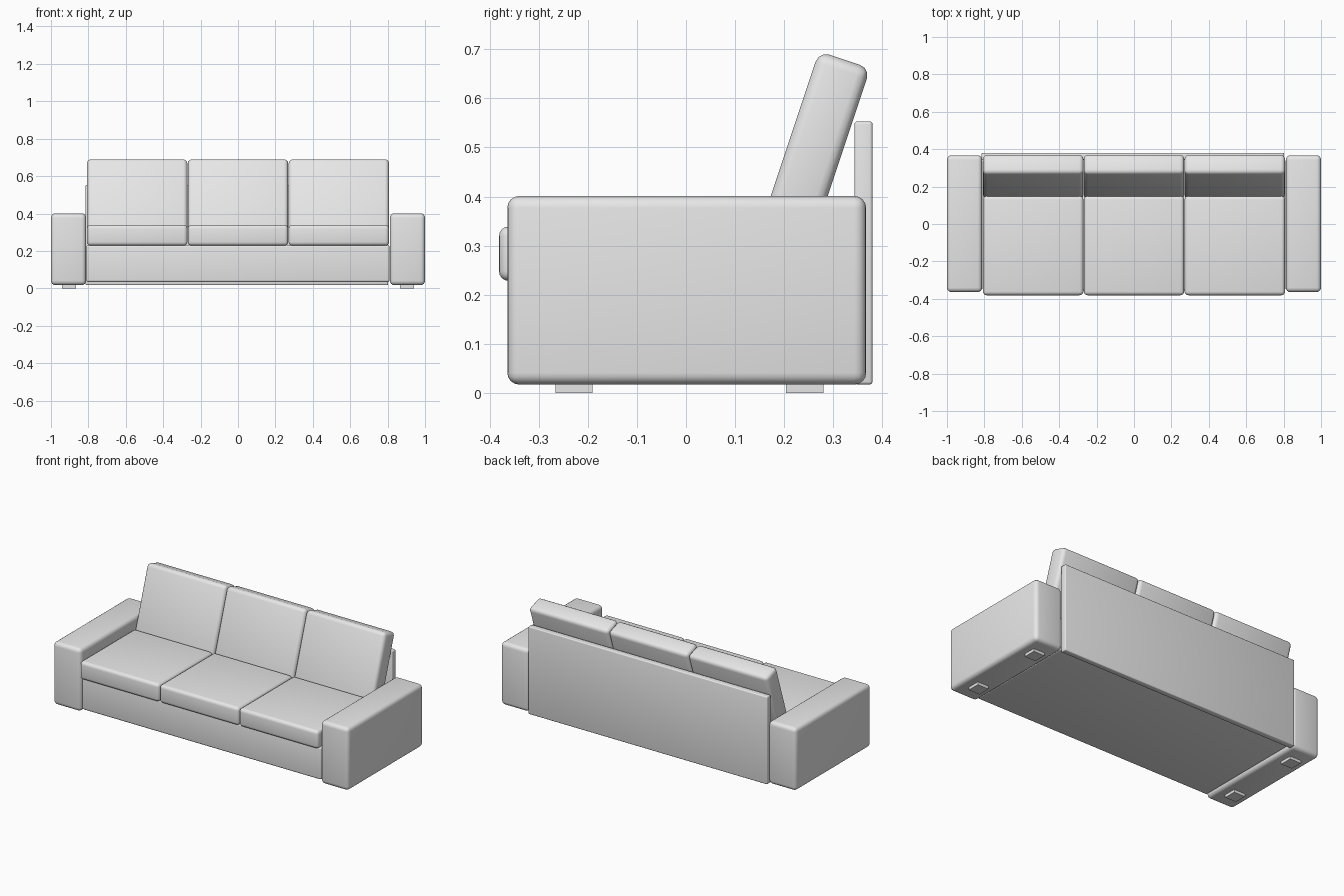
import bpy
import math

cube = bpy.data.objects.get("Cube")
if cube:
    bpy.data.objects.remove(cube, do_unlink=True)

fabric = bpy.data.materials.new("light_grey_fabric")
fabric.use_nodes = True
GREY = (0.8, 0.8, 0.8, 1)
fabric.diffuse_color = GREY
fabric.node_tree.nodes["Principled BSDF"].inputs["Base Color"].default_value = GREY


def box(name, x, y, z, bevel=0.0, segments=4, tilt=0.0):
    """Rounded box from (min, max) ranges, tilted about x through its centre."""
    spans = (x, y, z)
    centre = [(a + b) / 2 for a, b in spans]
    bpy.ops.mesh.primitive_cube_add(size=1, location=centre)
    ob = bpy.context.object
    ob.name = name
    ob.scale = [b - a for a, b in spans]
    bpy.ops.object.transform_apply(location=False, rotation=False, scale=True)
    ob.rotation_euler.x = tilt
    ob.data.materials.append(fabric)
    if bevel:
        mod = ob.modifiers.new("rounding", "BEVEL")
        mod.width = bevel
        mod.segments = segments
        bpy.ops.object.modifier_apply(modifier=mod.name)
        bpy.ops.object.shade_smooth_by_angle(angle=math.radians(35))
    return ob


# Frame: seat base and back panel
box("seat_base", (-0.81, 0.81), (-0.355, 0.345), (0.033, 0.232), 0.012)
box("back_panel", (-0.815, 0.803), (0.343, 0.38), (0.017, 0.553), 0.006, 3)

# Arms, each standing on two square feet
for side, sign in (("left", 1), ("right", -1)):
    box(side + "_arm", sorted((sign * 0.812, sign)), (-0.364, 0.367), (0.017, 0.401), 0.024)
    for place, y in (("front", -0.228), ("back", 0.242)):
        box(f"{side}_{place}_foot", sorted((sign * 0.867, sign * 0.942)),
            (y - 0.038, y + 0.038), (0, 0.025))

# Three seat cushions with leaning back cushions
WIDTH = 0.539
LEAN = math.atan(1 / 3)
for i, place in enumerate(("right", "middle", "left")):
    x = (i - 1) * WIDTH
    span = (x - WIDTH / 2 + 0.001, x + WIDTH / 2 - 0.001)
    box(place + "_seat_cushion", span, (-0.381, 0.15), (0.228, 0.339), 0.02)
    box(place + "_back_cushion", span, (0.197, 0.307), (0.24, 0.69), 0.022, 3, -LEAN)
